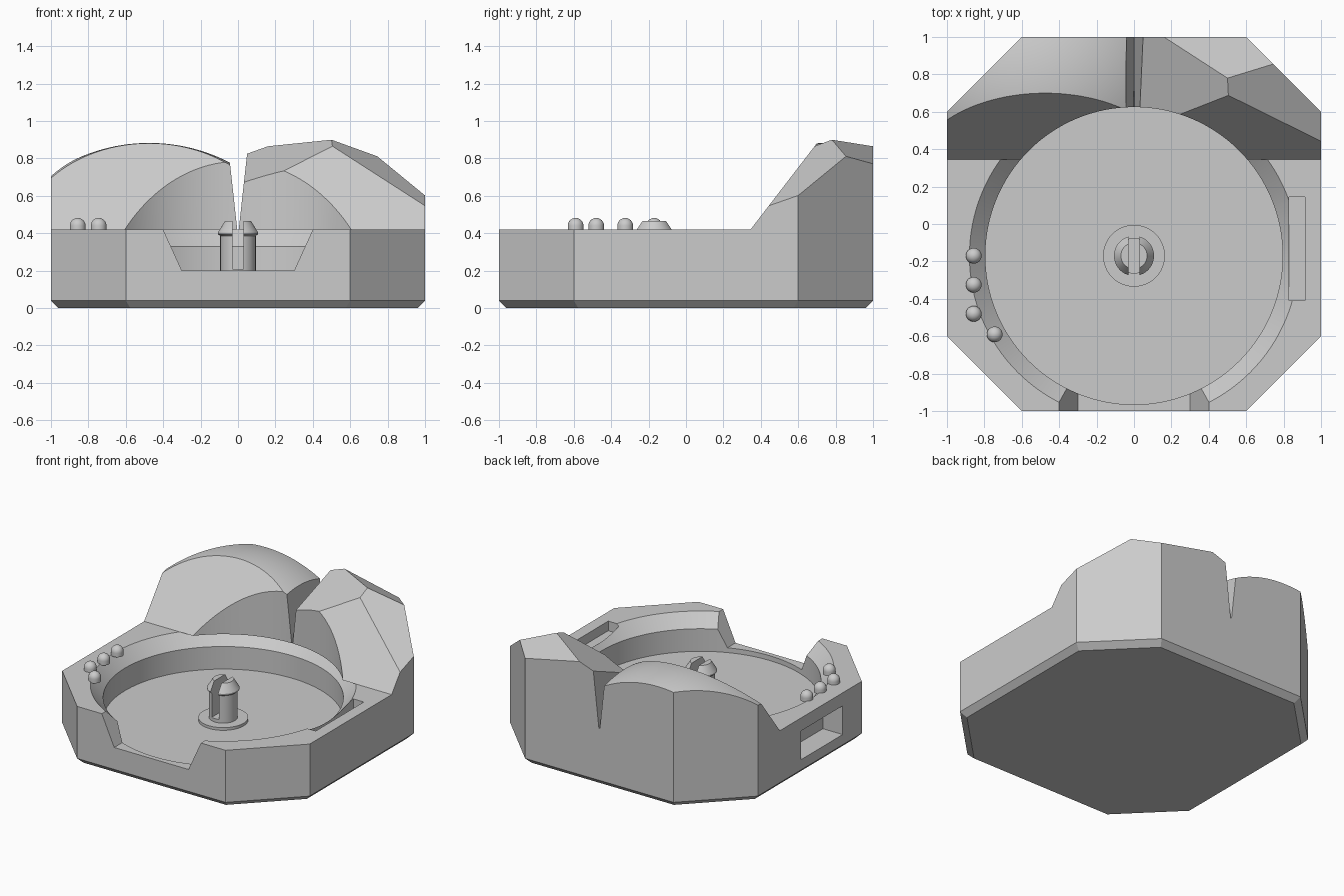
import bpy, bmesh, math
from mathutils import Matrix, Vector

if "Cube" in bpy.data.objects:
    bpy.data.objects.remove(bpy.data.objects["Cube"])

grey = bpy.data.materials.new("plain grey")
grey.use_nodes = True
grey.diffuse_color = (0.6, 0.6, 0.6, 1)
grey.node_tree.nodes["Principled BSDF"].inputs["Base Color"].default_value = (0.6, 0.6, 0.6, 1)

DISH = (0, -0.17)
TOP, FLOOR, LIP = 0.42, 0.165, 0.33
OCT = [(1, -.6), (1, .6), (.6, 1), (-.6, 1), (-1, .6), (-1, -.6), (-.6, -1), (.6, -1)]


def finish(bm, name):
    bmesh.ops.recalc_face_normals(bm, faces=bm.faces)
    mesh = bpy.data.meshes.new(name)
    bm.to_mesh(mesh)
    bm.free()
    mesh.materials.append(grey)
    ob = bpy.data.objects.new(name, mesh)
    bpy.context.scene.collection.objects.link(ob)
    return ob


def loft(bm, rings):
    """Skin a stack of matching closed rings and cap both ends."""
    rows = [[bm.verts.new(p) for p in ring] for ring in rings]
    n = len(rows[0])
    for a, b in zip(rows, rows[1:]):
        for i in range(n):
            j = (i + 1) % n
            bm.faces.new((a[i], a[j], b[j], b[i]))
    bm.faces.new(rows[0][::-1])
    bm.faces.new(rows[-1])
    return bm


def octagon(z, inset=0):
    s = 1 - inset
    return [(x * s, y * s, z) for x, y in OCT]


def turned(name, profile, centre=DISH, sides=128):
    """Solid of revolution from (radius, z) pairs."""
    angles = [math.tau * i / sides for i in range(sides)]
    rings = [[(centre[0] + r * math.cos(a), centre[1] + r * math.sin(a), z) for a in angles]
             for r, z in profile]
    return finish(loft(bmesh.new(), rings), name)


def box(name, x0, x1, y0, y1, z0, z1):
    rings = [[(x0, y0, z), (x1, y0, z), (x1, y1, z), (x0, y1, z)] for z in (z0, z1)]
    return finish(loft(bmesh.new(), rings), name)


def boolean(ob, tool, operation="DIFFERENCE"):
    mod = ob.modifiers.new("join", "BOOLEAN")
    mod.operation, mod.object, mod.solver = operation, tool, "EXACT"
    bpy.context.view_layer.objects.active = ob
    bpy.ops.object.modifier_apply(modifier=mod.name)
    bpy.data.objects.remove(tool)


def shave(bm, point, normal):
    """Remove everything on the normal's side of a plane and close the cut."""
    geom = bm.verts[:] + bm.edges[:] + bm.faces[:]
    cut = bmesh.ops.bisect_plane(bm, geom=geom, plane_co=point, plane_no=Vector(normal).normalized(),
                                 clear_outer=True)["geom_cut"]
    bmesh.ops.contextual_create(bm, geom=[e for e in cut if isinstance(e, bmesh.types.BMEdge)])


def hump(name, side, facets):
    """Half of the raised back, sloped in front and beside the central slit."""
    bm = loft(bmesh.new(), [octagon(TOP), octagon(1.2)])
    shave(bm, (0, .345, TOP), (0, -1.3, 1))
    shave(bm, (side * .004, 0, TOP), (-side, 0, .11))
    for normal in facets:
        shave(bm, (.5, .78, .9), normal)
    return finish(bm, name)


# Octagonal base with chamfered foot
base = finish(loft(bmesh.new(), [octagon(0, .04), octagon(.04), octagon(TOP)]), "base")

# Round dish with flared lip
boolean(base, turned("dish_cutter", [(.795, FLOOR), (.795, LIP), (.88, TOP), (.89, TOP + .01)]))

# Trapezoid notch in the front wall, its sill a step above the dish floor
notch = [(-.3, .2), (.3, .2), (.405, .43), (-.405, .43)]
boolean(base, finish(loft(bmesh.new(), [[(x, y, z) for x, z in notch] for y in (-1.1, -.75)]),
                     "notch_cutter"))

# Top pocket on the left, window pocket on the right wall
boolean(base, box("pocket_cutter", .83, .915, -.41, .145, .35, .5))
boolean(base, box("window_cutter", -1.1, -.84, -.38, .1, .115, .325))

# Faceted crag and spherical dome at the back
crag = hump("crag", 1, [(-.356, -.391, 1), (.2125, .4875, 1), (.47, -.35, 1)])
dome = hump("dome", -1, [])
ball = bmesh.new()
bmesh.ops.create_uvsphere(ball, u_segments=160, v_segments=80, radius=.935,
                          matrix=Matrix.Translation((-.475, .76, -.052)))
boolean(dome, finish(ball, "ball_cutter"), "INTERSECT")
for part in (crag, dome):
    boolean(part, turned("bowl_cutter", [(.795, .3), (.795, 1.3)]))
    boolean(base, part, "UNION")

# Slotted spindle on a washer
washer = turned("washer", [(.165, FLOOR - .01), (.165, FLOOR + .02)], sides=64)
spindle = turned("spindle", [(.095, FLOOR), (.095, .385), (.107, .395), (.107, .405),
                             (.07, .465)], sides=64)
boolean(spindle, box("slot_cutter", -.03, .03, -.4, .1, .21, .6))

# Round-headed pegs along the right rim
pegs = []
for i, spot in enumerate([(-.857, -.17), (-.857, -.325), (-.857, -.48), (-.745, -.59)]):
    head = [(.042 * math.cos(t * math.pi / 16), .44 + .042 * math.sin(t * math.pi / 16))
            for t in range(8)]
    pegs.append(turned(f"peg_{i + 1}", [(.042, .412)] + head + [(.001, .482)], spot, 32))

# Smooth curved walls, keep corners crisp
for ob in [base, washer, spindle] + pegs:
    bpy.ops.object.select_all(action="DESELECT")
    ob.select_set(True)
    bpy.context.view_layer.objects.active = ob
    bpy.ops.object.shade_smooth_by_angle(angle=math.radians(18))
